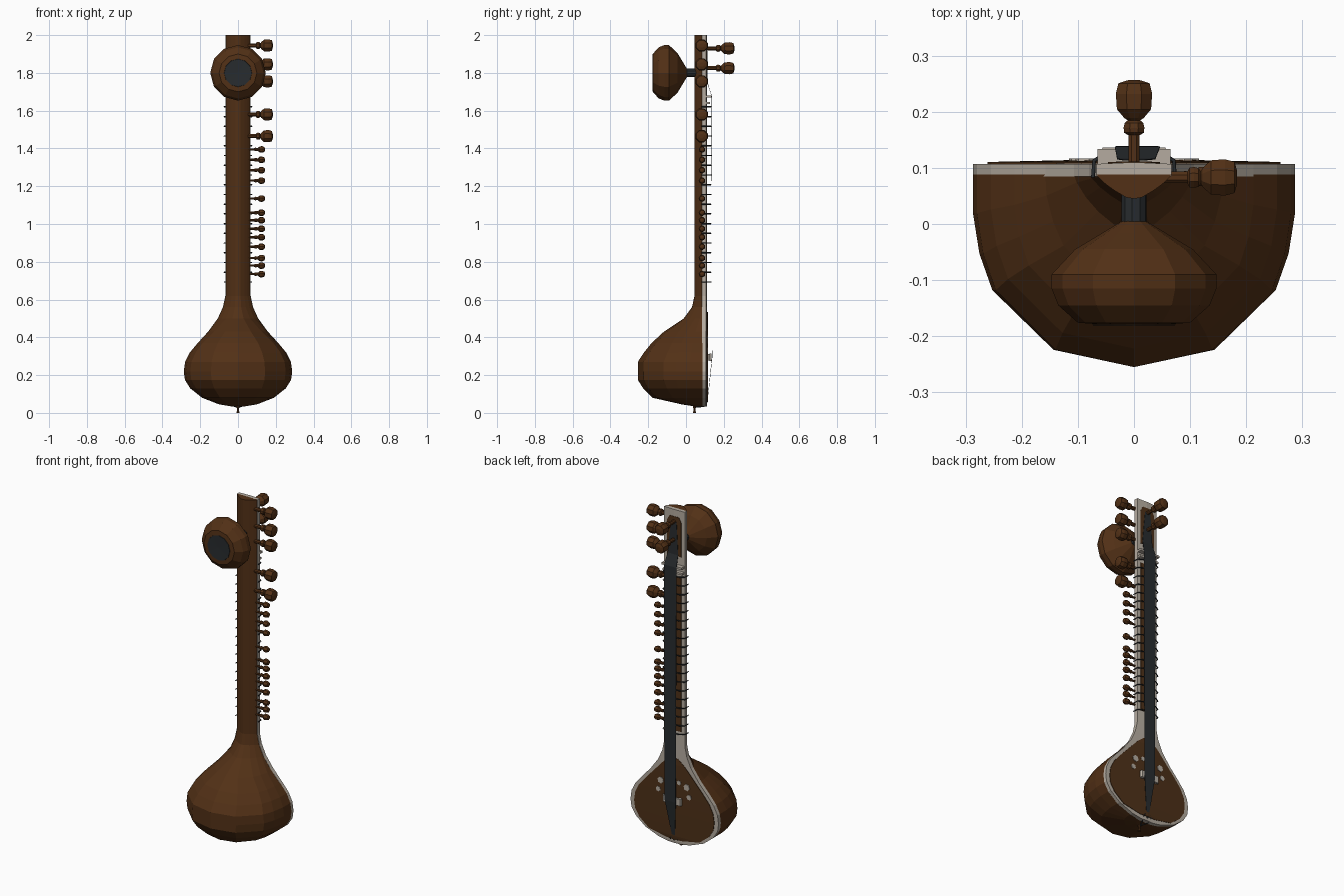
import bpy, bmesh, math
from mathutils import Vector

if "Cube" in bpy.data.objects:
    bpy.data.objects.remove(bpy.data.objects["Cube"])


def material(name, r, g, b):
    m = bpy.data.materials.new(name)
    m.diffuse_color = (r, g, b, 1)
    m.use_nodes = True
    m.node_tree.nodes["Principled BSDF"].inputs["Base Color"].default_value = m.diffuse_color
    return m


WOOD = material("dark_brown_wood", 0.085, 0.030, 0.008)
BOARD = material("soundboard_brown", 0.075, 0.030, 0.009)
CREAM = material("cream_inlay", 0.46, 0.41, 0.35)
METAL = material("dark_metal", 0.021, 0.025, 0.028)


def build(name, bm, *mats):
    bmesh.ops.recalc_face_normals(bm, faces=bm.faces)
    me = bpy.data.meshes.new(name)
    bm.to_mesh(me)
    bm.free()
    for m in mats:
        me.materials.append(m)
    ob = bpy.data.objects.new(name, me)
    bpy.context.collection.objects.link(ob)
    return ob


def loft(name, rings, *mats, closed=True, caps=True):
    """Skin a list of equal-length point rings."""
    bm = bmesh.new()
    vs = [[bm.verts.new(p) for p in r] for r in rings]
    n = len(vs[0])
    for a, b in zip(vs, vs[1:]):
        for i in range(n if closed else n - 1):
            j = (i + 1) % n
            bm.faces.new((a[i], a[j], b[j], b[i]))
    if caps:
        bm.faces.new(vs[0])
        bm.faces.new(vs[-1])
    return build(name, bm, *mats)


def lathe(name, profile, origin, axis, n, *mats):
    """Spin (radius, distance) points round an axis."""
    ax = Vector(axis).normalized()
    u = ax.orthogonal().normalized()
    v = ax.cross(u)
    o = Vector(origin)
    rings = []
    for r, t in profile:
        rings.append([o + ax * t + (u * math.cos(k) + v * math.sin(k)) * r
                      for k in [2 * math.pi * (i + .5) / n for i in range(n)]])
    return loft(name, rings, *mats)


def box(name, c, s, mat):
    bm = bmesh.new()
    bmesh.ops.create_cube(bm, size=1)
    for v in bm.verts:
        v.co = Vector([c[i] + v.co[i] * s[i] for i in range(3)])
    return build(name, bm, mat)


def wire(name, pts, r, mat):
    cu = bpy.data.curves.new(name, 'CURVE')
    cu.dimensions = '3D'
    cu.bevel_depth = r
    cu.bevel_resolution = 0
    sp = cu.splines.new('POLY')
    sp.points.add(len(pts) - 1)
    for p, q in zip(sp.points, pts):
        p.co = (*q, 1)
    cu.materials.append(mat)
    ob = bpy.data.objects.new(name, cu)
    bpy.context.collection.objects.link(ob)


# Outline rows: height, half width, depth behind the rim
ROWS = [(.035, .04, .045), (.045, .10, .11), (.08, .19, .265), (.13, .253, .315), (.175, .281, .343),
        (.22, .287, .343), (.27, .280, .343), (.32, .255, .31), (.37, .213, .27), (.43, .158, .205),
        (.50, .107, .10), (.56, .08, .056), (.62, .067, .043), (2.0, .067, .043)]
RIM = .088
BOWL = [(1, 0), (1, .2), (.96, .41), (.88, .6), (.5, .91), (0, 1)]
NECK = [(1, 0), (.94, .12), (.75, .4), (.5, .68), (.2, .95), (0, 1)]

# Gourd and neck in one shell
rings = []
for z, w, d in ROWS:
    t = min(1, max(0, (.25 - d) / .2)) if z > .3 else 0
    half = [(w * (a[0] * (1 - t) + b[0] * t), RIM - d * (a[1] * (1 - t) + b[1] * t))
            for a, b in zip(BOWL, NECK)]
    pts = half + [(-x, y) for x, y in half[-2::-1]]
    rings.append([(x, y, z) for x, y in pts])
loft("gourd_and_neck", rings, WOOD)

# Cream rim band around the whole front
loft("front_rim", [[(w, RIM - .003, z), (w, .107, z), (0, .110, z), (-w, .107, z), (-w, RIM - .003, z)]
                   for z, w, d in ROWS], CREAM)


# Brown front panels, slightly crowned
def panel(name, rows, crown):
    loft(name, [[(w, .105, z), (w, .1105, z), (0, crown, z), (-w, .1105, z), (-w, .105, z)]
                for z, w in rows], BOARD)


panel("soundboard", [(.058, .05), (.07, .11)] + [(z, w - .026) for z, w, d in ROWS[2:10]]
      + [(.5, .068), (.535, .025)], .1165)
panel("fingerboard", [(.70, .045), (1.61, .045)], .112)
panel("head_panel", [(1.73, .046), (1.93, .046), (1.96, .03)], .112)

# Upper resonator with a hollow dark mouth, and its stem
lathe("upper_gourd", [(.072, -.178), (.10, -.176), (.135, -.145), (.147, -.115), (.147, -.09),
                      (.105, -.045), (.055, -.015), (.022, .005)], (0, 0, 1.8), (0, 1, 0), 12, WOOD)
lathe("upper_gourd_mouth", [(.074, -.179), (.073, -.181), (.004, -.179)], (0, 0, 1.8), (0, 1, 0), 12, METAL)
lathe("upper_gourd_stem", [(.023, -.005), (.023, .06)], (0, 0, 1.8), (0, 1, 0), 10, METAL)

# Large tuning pegs: distance measured from the neck
BIG = [(.011, -.02), (.011, .033), (.019, .037), (.02, .045), (.018, .053), (.012, .057),
       (.019, .061), (.033, .075), (.035, .10), (.030, .117), (.012, .122)]
for i, z in enumerate((1.945, 1.845, 1.755, 1.58, 1.465)):
    lathe(f"side_peg_{i}", BIG, (.062, .083, z), (1, 0, 0), 8, WOOD)
for i, z in enumerate((1.93, 1.825)):
    lathe(f"front_peg_{i}", [(r, t * 1.1) for r, t in BIG], (0, .122, z), (0, 1, 0), 8, WOOD)

# Small tuning pegs for the lower strings
SMALL = [(.006, -.02), (.006, .025), (.010, .03), (.008, .045), (.017, .055),
         (.018, .068), (.013, .08), (.004, .083)]
for i, z in enumerate((1.395, 1.34, 1.285, 1.23, 1.135, 1.06, 1.02, .975, .93, .88, .82, .78, .735)):
    lathe(f"small_peg_{i}", SMALL, (.06, .085, z), (1, 0, 0), 7, WOOD)

# Arched frets
for i in range(19):
    z = 1.62 - i * .0515
    wire(f"fret_{i}", [(-.073, .083, z), (-.071, .113, z), (-.045, .129, z), (0, .132, z),
                       (.045, .129, z), (.071, .113, z), (.073, .083, z)], .0035, METAL)


# Strings as a thin sheet over bridge and nut
def sheet(name, rows):
    loft(name, [[(c - w, y, z), (c + w, y, z), (c + w, y + .002, z), (c - w, y + .002, z)]
                for z, y, c, w in rows], METAL)


sheet("strings", [(.05, .110, 0, .005), (.13, .120, .002, .016), (.29, .137, .006, .036),
                  (1.675, .136, .006, .040), (1.74, .115, .004, .034), (1.93, .113, 0, .018)])

# Nut bars, bridge and its feet
box("nut", (0, .120, 1.675), (.13, .028, .012), CREAM)
box("string_guide", (0, .117, 1.64), (.125, .022, .012), CREAM)
loft("bridge", [[(x * s, y, .295 + h) for x, h in ((-.062, -.02), (.062, -.02), (.062, .02), (-.062, .02))]
                for y, s in ((.124, 1), (.136, .9))], CREAM)
for s in (-1, 1):
    box("bridge_foot", (s * .045, .118, .295), (.016, .018, .035), CREAM)

# Leaf inlays on the soundboard
for s in (-1, 1):
    for x, z, r in ((.085, .385, .02), (.1, .33, .016), (.035, .40, .014)):
        lathe("leaf_inlay", [(r, 0), (r, .006)], (s * x, .111, z), (0, 1, 0), 6, CREAM)

# Tail pin and string hanger
lathe("tail_pin", [(.010, 0), (.005, .015), (.008, .03), (.008, .05)], (0, .045, 0), (0, 0, 1), 8, WOOD)
wire("string_hanger", [(0, .05, .03), (-.02, .095, .034), (-.025, .113, .06), (0, .114, .085),
                       (.025, .113, .06), (.02, .095, .034), (0, .05, .03)], .003, METAL)
